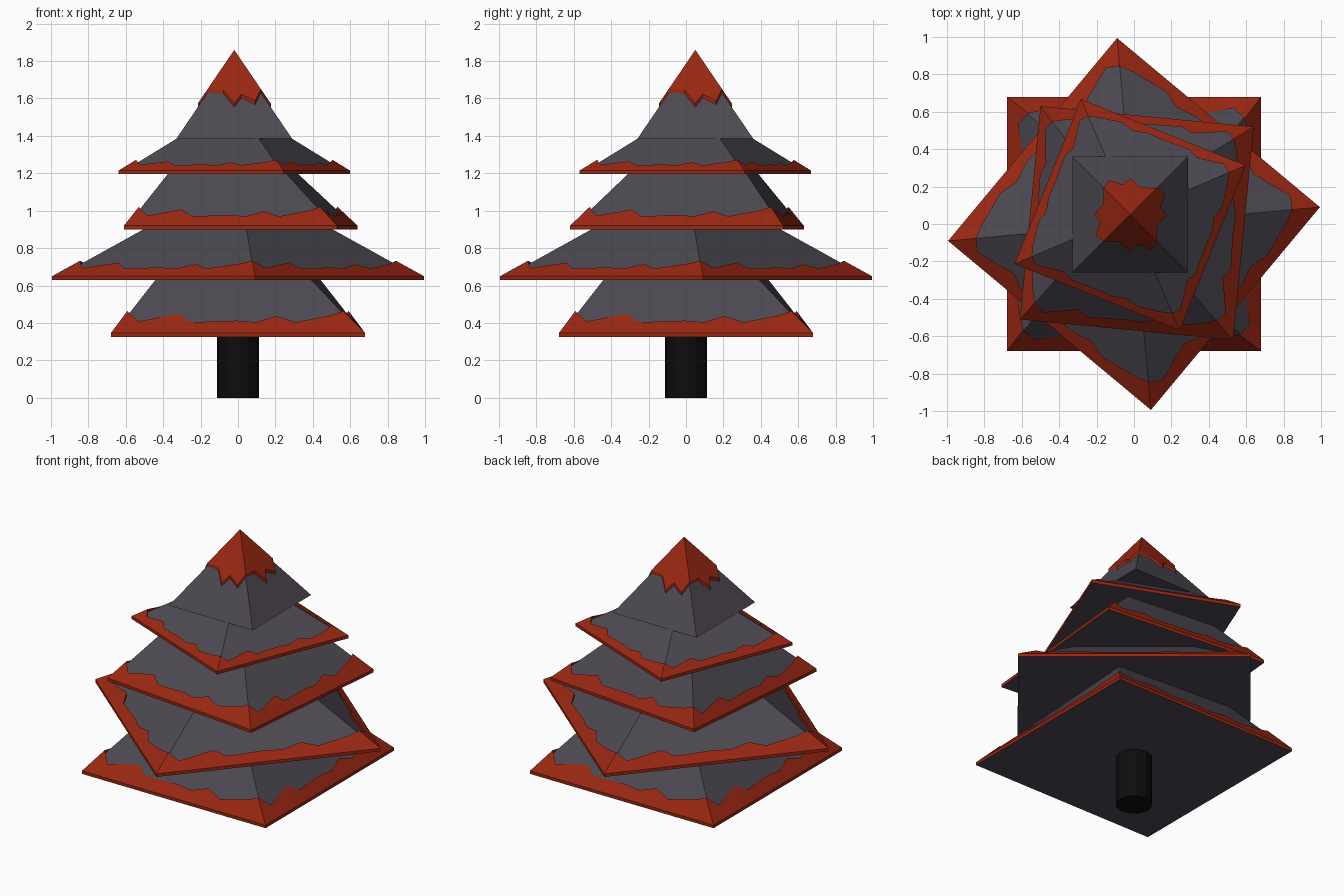
import bpy, bmesh
from math import sin, cos, radians
from mathutils import Vector

if "Cube" in bpy.data.objects:
    bpy.data.objects.remove(bpy.data.objects["Cube"], do_unlink=True)


def material(name, colour):
    m = bpy.data.materials.new(name)
    m.use_nodes = True
    m.diffuse_color = (*colour, 1)
    m.node_tree.nodes["Principled BSDF"].inputs["Base Color"].default_value = (*colour, 1)
    return m


GREY = material("charcoal_foliage", (0.075, 0.066, 0.084))
RED = material("rust_red_trim", (0.32, 0.02, 0.006))
BLACK = material("black_bark", (0.004, 0.004, 0.004))
THICK = 0.02

# Jagged edge along one side: (position along side, height fraction)
RIM = [(0, .15), (.08, .08), (.24, .13), (.31, .075), (.5, .085),
       (.58, .075), (.68, .115), (.75, .075), (.92, .12)]
CAP = [(0, .54), (.3, .53), (.5, .37), (.62, .48), (.8, .4)]


def finish(name, bm, mat):
    bmesh.ops.recalc_face_normals(bm, faces=bm.faces)
    mesh = bpy.data.meshes.new(name)
    bm.to_mesh(mesh)
    bm.free()
    mesh.materials.append(mat)
    obj = bpy.data.objects.new(name, mesh)
    bpy.context.collection.objects.link(obj)


class Pyramid:
    """Square pyramid that may lean or twist towards its tip."""

    def __init__(self, centre, radius, angle, z, height, tip=None, twist=0):
        self.centre, self.radius, self.angle = Vector(centre), radius, angle
        self.z, self.height, self.twist = z, height, twist
        self.tip = Vector(tip or centre)

    def corner(self, k, t):
        a = radians(self.angle + 90 * k - self.twist * t)
        base = self.centre + self.radius * Vector((cos(a), sin(a)))
        return base.lerp(self.tip, t)

    def point(self, side, u, t, lift=0):
        p = self.corner(side, t).lerp(self.corner(side + 1, t), u)
        return (*p, self.z + self.height * t + lift)

    def ring(self, bm, pattern, lift, flat=False):
        return [bm.verts.new(self.point(k, u, 0 if flat else t, lift))
                for k in range(4) for u, t in pattern]


def bridge(bm, a, b):
    n = len(a)
    for i in range(n):
        j = (i + 1) % n
        bm.faces.new((a[i], a[j], b[j], b[i]))


def foliage(name, shape, top):
    bm = bmesh.new()
    low = shape.ring(bm, [(0, 0)], 0)
    bm.faces.new(low)
    if top < 1:
        high = shape.ring(bm, [(0, top)], 0)
        bridge(bm, low, high)
        bm.faces.new(high)
    else:
        tip = bm.verts.new((*shape.tip, shape.z + shape.height))
        for i in range(4):
            bm.faces.new((low[i], low[(i + 1) % 4], tip))
    finish(name, bm, GREY)


def rim(name, shape):
    bm = bmesh.new()
    rings = [shape.ring(bm, RIM, 0, True), shape.ring(bm, RIM, THICK, True),
             shape.ring(bm, RIM, THICK), shape.ring(bm, RIM, 0)]
    for a, b in zip(rings, rings[1:]):
        bridge(bm, a, b)
    finish(name, bm, RED)


def cap(name, shape):
    bm = bmesh.new()
    upper, lower = shape.ring(bm, CAP, THICK), shape.ring(bm, CAP, -.005)
    bridge(bm, upper, lower)
    tip = bm.verts.new((*shape.tip, shape.z + shape.height + THICK))
    for i, v in enumerate(upper):
        bm.faces.new((v, upper[(i + 1) % len(upper)], tip))
    finish(name, bm, RED)


# Stacked tiers with jagged rims
tiers = [
    ("bottom_tier", Pyramid((0, 0), .962, 45, .325, .79, twist=9), .4),
    ("wide_tier", Pyramid((0, 0), .998, 5.2, .63, .55), .52),
    ("middle_tier", Pyramid((.015, .005), .81, 39.5, .9, .67, tip=(-.08, .08)), .48),
    ("upper_tier", Pyramid((-.02, .05), .672, 23.1, 1.195, .38), .51),
]
for name, shape, top in tiers:
    foliage(name, shape, top)
    rim(name + "_rim", shape)

# Pointed top and its cap
peak = Pyramid((-.02, .05), .438, 45, 1.385, .455)
foliage("peak", peak, 1)
cap("peak_cap", peak)

# Trunk
bm = bmesh.new()
bmesh.ops.create_cone(bm, cap_ends=True, segments=12, radius1=.112, radius2=.112, depth=.34)
bmesh.ops.translate(bm, verts=bm.verts, vec=(0, 0, .17))
finish("trunk", bm, BLACK)
